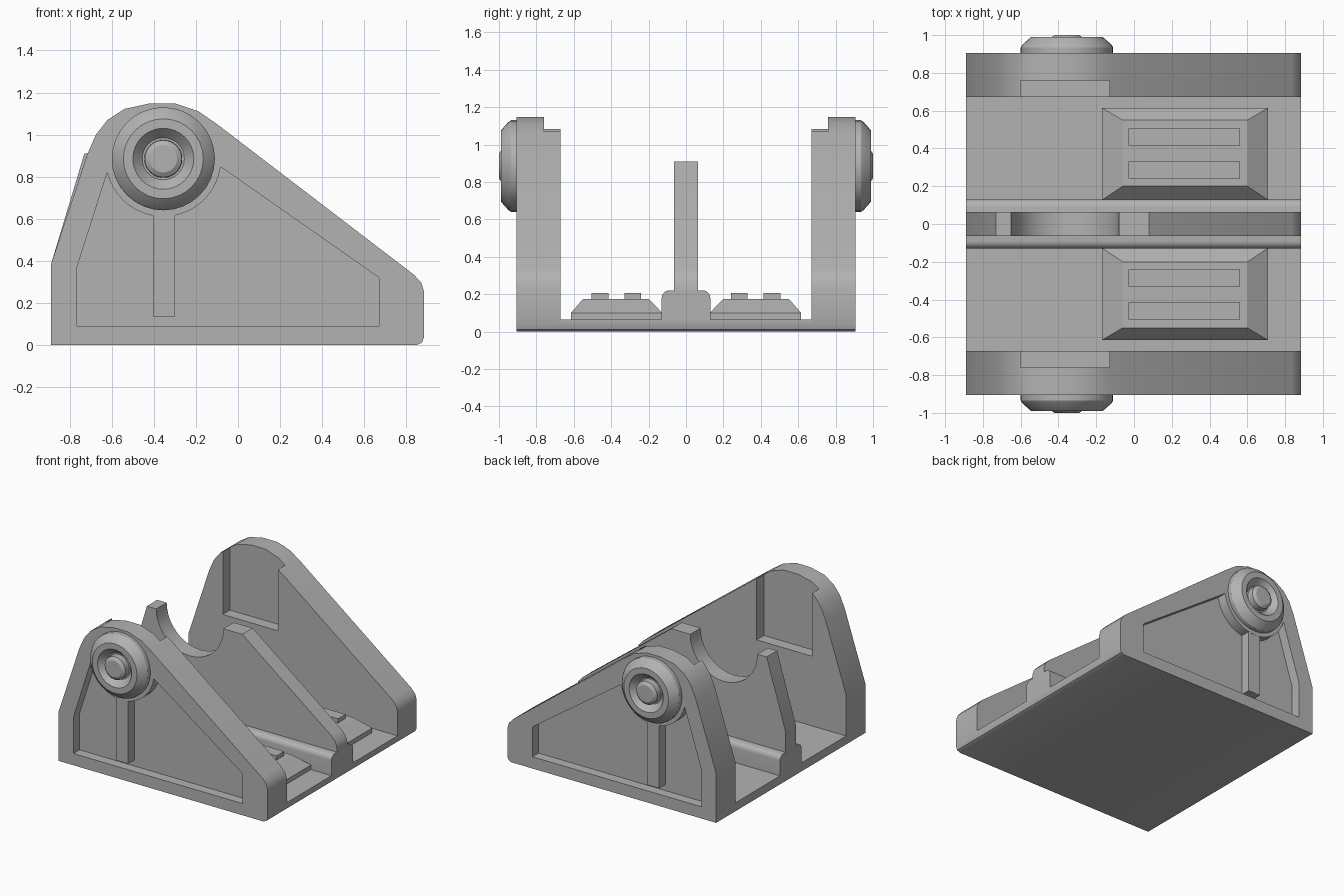
import bpy, bmesh, math
from mathutils import Vector

old = bpy.data.objects.get("Cube")
if old:
    bpy.data.objects.remove(old, do_unlink=True)

grey = bpy.data.materials.new("plain_grey")
grey.use_nodes = True
colour = (0.45, 0.45, 0.45, 1)
grey.diffuse_color = colour
grey.node_tree.nodes["Principled BSDF"].inputs["Base Color"].default_value = colour


def finish(name, bm, smooth=True):
    bmesh.ops.recalc_face_normals(bm, faces=bm.faces)
    mesh = bpy.data.meshes.new(name)
    bm.to_mesh(mesh)
    bm.free()
    mesh.materials.append(grey)
    ob = bpy.data.objects.new(name, mesh)
    bpy.context.collection.objects.link(ob)
    if smooth:
        shade(ob)
    return ob


def shade(ob):
    bpy.ops.object.select_all(action="DESELECT")
    ob.select_set(True)
    bpy.context.view_layer.objects.active = ob
    bpy.ops.object.shade_smooth_by_angle(angle=math.radians(30))


def prism(name, points, start, end, along="y", smooth=True):
    """Extrude an (x, z) profile along y, or a (y, z) profile along x."""
    bm = bmesh.new()
    place = (lambda a, b: (a, start, b)) if along == "y" else (lambda a, b: (start, a, b))
    face = bm.faces.new([bm.verts.new(place(a, b)) for a, b in points])
    ext = bmesh.ops.extrude_face_region(bm, geom=[face])
    step = Vector((0, end - start, 0) if along == "y" else (end - start, 0, 0))
    bmesh.ops.translate(bm, vec=step, verts=[v for v in ext["geom"] if isinstance(v, bmesh.types.BMVert)])
    return finish(name, bm, smooth)


def rect(a0, a1, b0, b1):
    return [(a0, b0), (a1, b0), (a1, b1), (a0, b1)]


def arc(cx, cz, r, a0, a1, n):
    angles = [math.radians(a0 + (a1 - a0) * i / n) for i in range(n + 1)]
    return [(cx + r * math.cos(a), cz + r * math.sin(a)) for a in angles]


def carve(ob, cutters):
    for c in cutters:
        mod = ob.modifiers.new("cut", "BOOLEAN")
        mod.object, mod.operation, mod.solver = c, "DIFFERENCE", "EXACT"
    dg = bpy.context.evaluated_depsgraph_get()
    mesh = bpy.data.meshes.new_from_object(ob.evaluated_get(dg))
    ob.modifiers.clear()
    ob.data = mesh
    for c in cutters:
        bpy.data.objects.remove(c, do_unlink=True)
    shade(ob)


def lathe(name, profile, cx, cz, side, n=32):
    """Spin (radius, y) pairs around an axis parallel to y."""
    bm = bmesh.new()
    verts = [bm.verts.new((cx + r, side * y, cz)) for r, y in profile]
    edges = [bm.edges.new(p) for p in zip(verts, verts[1:])]
    bmesh.ops.spin(bm, geom=verts + edges, cent=(cx, 0, cz), axis=(0, 1, 0),
                   angle=math.tau, steps=n, use_duplicate=False)
    bmesh.ops.remove_doubles(bm, verts=bm.verts, dist=0.0005)
    return finish(name, bm)


# Shared side outline
toe = [(.85, 0), (.875, .012), (.885, .04)]
nose = [(.885, .25), (.872, .295), (.835, .335)]
crown = [(-.1, 1.05), (-.19, 1.112), (-.3, 1.148), (-.42, 1.148), (-.54, 1.122),
         (-.62, 1.07), (-.675, 1.0), (-.715, .91)]
heel = [(-.89, .38), (-.89, 0)]
HX, HZ = -.355, .885

# Floor, central rail and cradle wall
prism("floor", toe + [(.885, .065), (-.89, .065), (-.89, 0)], -.68, .68)
shoulder = arc(.09, .18, .04, 0, 90, 5)
rail = [(.13, .05)] + shoulder + [(-y, z) for y, z in reversed(shoulder)] + [(-.13, .05)]
prism("central_rail", rail, -.89, .885, "x")
cradle = toe + nose + [(.08, .91)] + arc(-.365, .91, .285, 0, -180, 20) + [(-.73, .91)] + heel
prism("cradle_wall", cradle, -.063, .063)

panel = [(-.765, .09), (-.765, .37)] + arc(HX, HZ, .275, 194, 352, 20) + [(.67, .32), (.67, .09)]
hub = [(0, 1.0), (.065, 1.0), (.088, .985), (.09, .94), (.1, .94), (.145, .99),
       (.19, .99), (.235, .95), (.245, .935), (.245, .9), (0, .9)]

for side, tag in ((-1, "front"), (1, "back")):
    # Side wall with sunken outer panel and inner slot
    wall = prism(tag + "_side_wall", toe + nose + crown + heel, side * .672, side * .905, smooth=False)
    carve(wall, [
        prism("panel_cutter", panel, side * .83, side * .95, smooth=False),
        prism("slot_cutter", rect(-.6, -.13, .6, 1.3), side * .6, side * .76, smooth=False)])
    prism(tag + "_rib", rect(-.405, -.3, .135, .63), side * .82, side * .904)
    lathe(tag + "_hub", hub, HX, HZ, side)

    # Bevelled floor pad with two raised bars
    bm = bmesh.new()
    rings = [(-.17, .71, .127, .615, .05), (-.17, .71, .127, .615, .1), (-.06, .6, .2, .55, .175)]
    loops = [[bm.verts.new((x, side * y, z)) for x, y in rect(x0, x1, y0, y1)]
             for x0, x1, y0, y1, z in rings]
    for low, high in zip(loops, loops[1:]):
        for i in range(4):
            j = (i + 1) % 4
            bm.faces.new((low[i], low[j], high[j], high[i]))
    bm.faces.new(loops[0])
    bm.faces.new(loops[-1])
    finish(tag + "_pad", bm, smooth=False)
    for i, y in enumerate((.24, .415)):
        prism(f"{tag}_pad_bar_{i + 1}", rect(-.03, .56, .16, .207), side * y, side * (y + .09))
